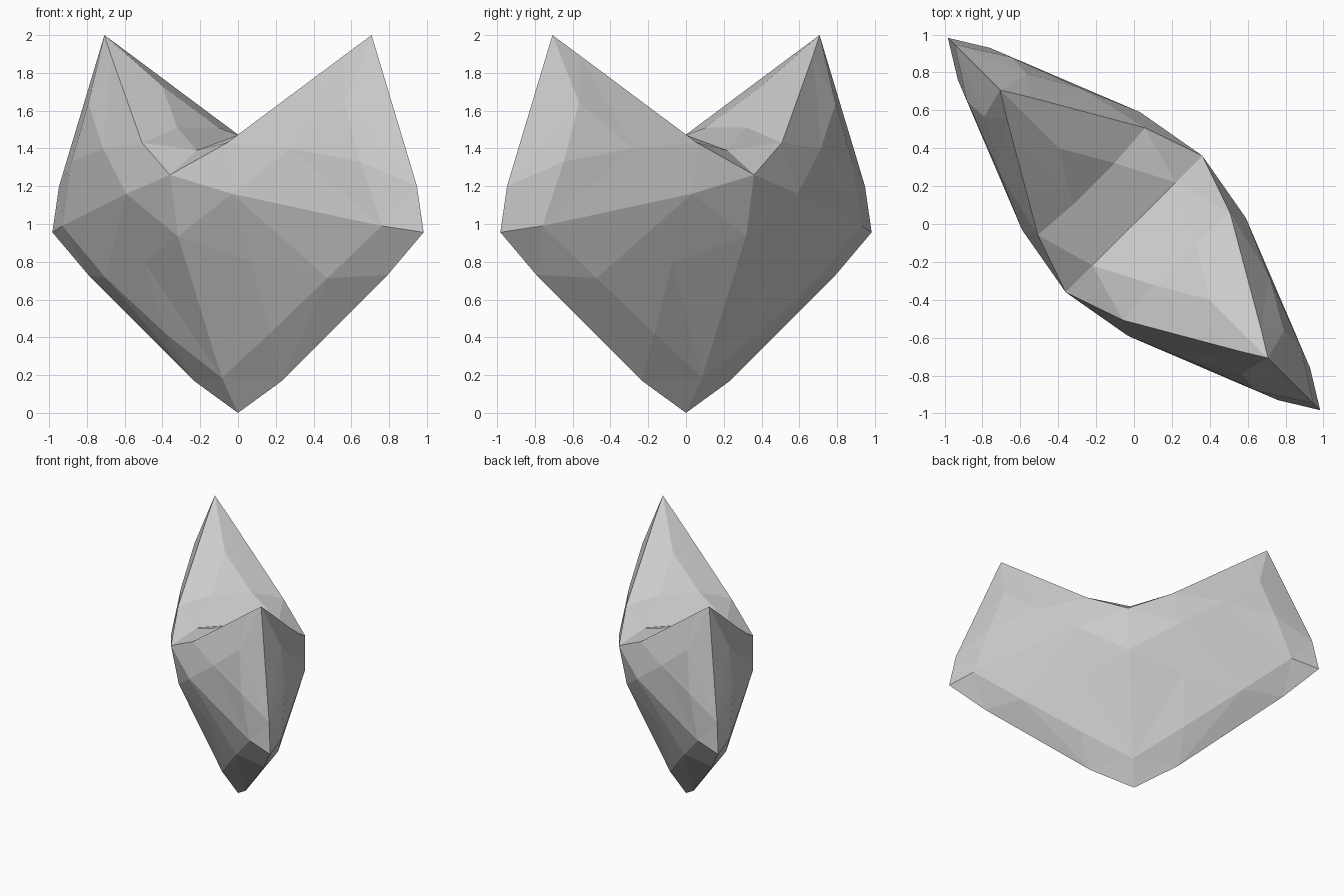
import bpy
import bmesh
import math
from mathutils import Matrix

cube = bpy.data.objects.get("Cube")
if cube:
    bpy.data.objects.remove(cube, do_unlink=True)

# One grey stone colour
stone = bpy.data.materials.new("stone_grey")
stone.use_nodes = True
grey = (0.6, 0.6, 0.6, 1)
stone.diffuse_color = grey
stone.node_tree.nodes["Principled BSDF"].inputs["Base Color"].default_value = grey

# Corners of one quarter: along the width, through the thickness, height
rim = {
    "bottom": (0, 0, 0), "keel": (.33, 0, .17), "flank": (1.12, 0, .73),
    "end": (1.39, 0, .956), "shoulder": (1.34, 0, 1.2), "peak": (1, 0, 2),
}
crease = {
    "chin": (0, .12, .185), "jaw": (.39, .153, .42),
    "cheek": (.83, .16, .714), "corner": (1.195, .12, .99),
}
belly = {
    "middle": (0, .45, .935), "bulge": (.4, .3, .8), "brow": (.396, .44, 1.16),
    "wing": (.7, .31, 1.4), "outer": (1.08, .165, 1.33), "upper": (.96, .16, 1.64),
}
crest = {"lip": (0, .51, 1.26), "fold": (.318, .4, 1.43), "ridge": (.87, .08, 1.89)}
notch = {
    "saddle": (0, .31, 1.39), "centre": (0, 0, 1.39), "ramp": (.3, .155, 1.51),
    "step": (.3, 0, 1.51), "slope": (.566, 0, 1.73),
}
points = rim | crease | belly | crest | notch

# Facets of each region, by corner name
bevel_facets = """bottom keel chin, keel jaw chin, keel cheek jaw, keel flank cheek,
    flank corner cheek, flank end corner, end shoulder corner"""
belly_facets = """chin jaw bulge, chin bulge middle, jaw cheek bulge,
    cheek brow bulge, cheek corner brow, bulge brow middle, middle brow lip"""
lobe_facets = """lip brow fold, brow wing fold, brow corner wing, corner outer wing,
    corner shoulder outer, outer shoulder upper, shoulder peak upper,
    wing outer upper, wing upper ridge, fold wing ridge, ridge upper peak"""
notch_facets = """lip fold saddle, saddle fold ramp, centre saddle ramp step,
    step ramp slope, fold ridge ramp, ramp ridge slope, slope ridge peak"""

# Repeat the quarter over both symmetry planes
bm = bmesh.new()
for side in (1, -1):
    for face in (1, -1):
        corner = {n: bm.verts.new((p[0] * side, p[1] * face, p[2]))
                  for n, p in points.items()}
        for region in (bevel_facets, belly_facets, lobe_facets, notch_facets):
            for facet in region.split(","):
                bm.faces.new([corner[n] for n in facet.split()])
bmesh.ops.remove_doubles(bm, verts=bm.verts, dist=0.0005)
bmesh.ops.recalc_face_normals(bm, faces=bm.faces)

# The stone stands turned on the diagonal
bmesh.ops.transform(bm, matrix=Matrix.Rotation(math.radians(-45), 4, "Z"), verts=bm.verts)
mesh = bpy.data.meshes.new("heart_stone")
bm.to_mesh(mesh)
bm.free()
mesh.materials.append(stone)
heart = bpy.data.objects.new("heart_stone", mesh)
bpy.context.scene.collection.objects.link(heart)
